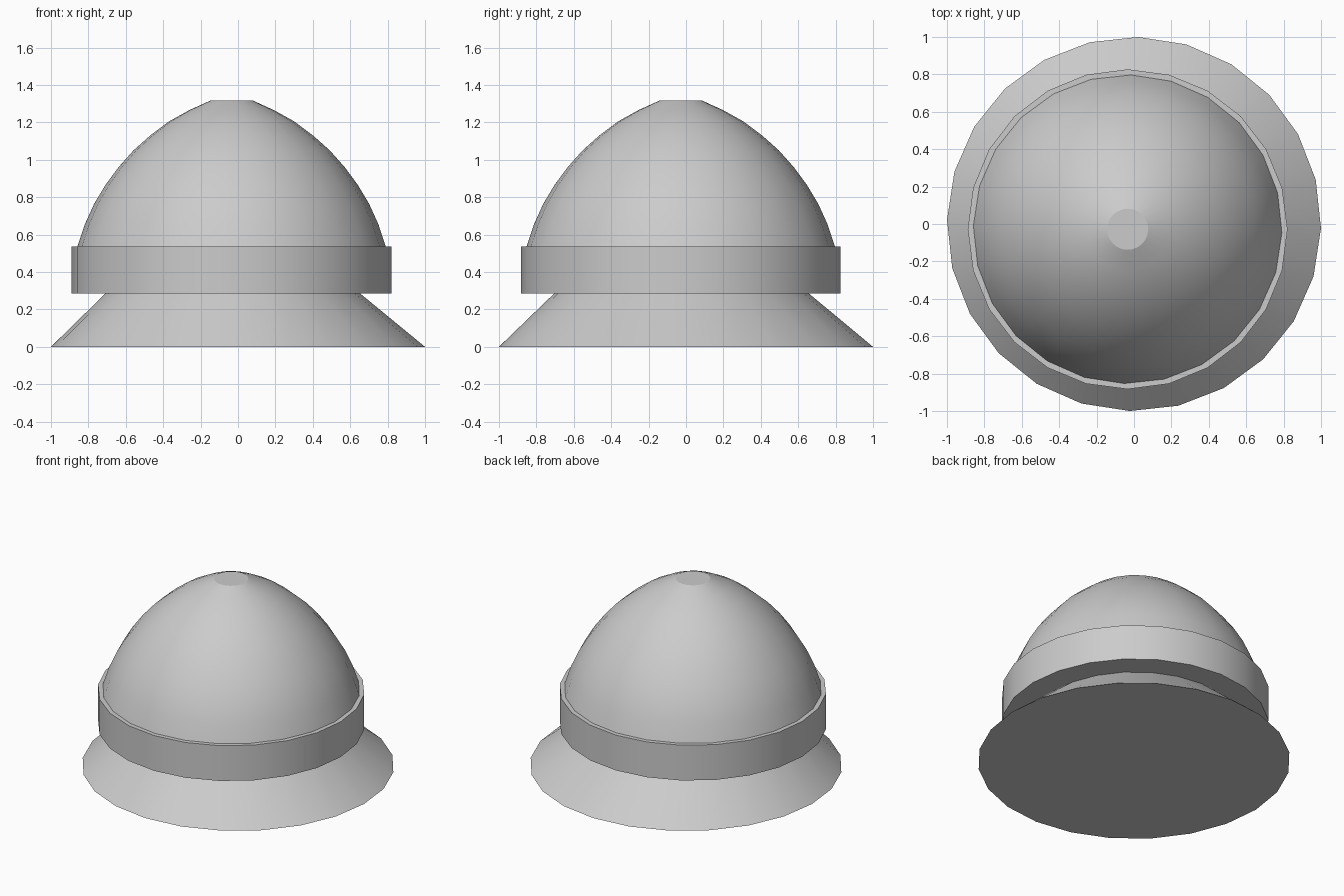
import bpy, bmesh
from math import sin, cos, radians, tau

if "Cube" in bpy.data.objects:
    bpy.data.objects.remove(bpy.data.objects["Cube"])

SIDES = 24


def loft(name, rings, turn=0.0):
    """Closed, smooth-walled solid through circles (radius, z, centre x, centre y)."""
    bm = bmesh.new()
    loops = []
    for r, z, cx, cy in rings:
        angles = [tau * i / SIDES + radians(turn) for i in range(SIDES)]
        loops.append([bm.verts.new((cx + r * cos(a), cy + r * sin(a), z)) for a in angles])
    for low, high in zip(loops, loops[1:]):
        for i in range(SIDES):
            j = (i + 1) % SIDES
            bm.faces.new((low[i], low[j], high[j], high[i])).smooth = True
    # flat end caps
    bm.faces.new(loops[0][::-1])
    bm.faces.new(loops[-1])
    mesh = bpy.data.meshes.new(name)
    bm.to_mesh(mesh)
    bm.free()
    obj = bpy.data.objects.new(name, mesh)
    bpy.context.collection.objects.link(obj)
    return obj


CX, CY = -0.034, -0.028  # the upper parts sit slightly off centre

# flared base, leaning toward the band's centre
loft("flared_base", [(1.0, 0.0, 0.0, 0.0), (0.68, 0.286, -0.028, -0.024)], -1.3)

# straight band around the dome
loft("band", [(0.855, 0.286, CX, CY), (0.855, 0.535, CX, CY)])

# pointed dome with a small flat top
profile = [(0.825, 0.535), (0.785, 0.655), (0.735, 0.765), (0.675, 0.865),
           (0.605, 0.96), (0.525, 1.05), (0.435, 1.13), (0.335, 1.205),
           (0.225, 1.266), (0.11, 1.318)]
loft("dome", [(r, z, CX, CY) for r, z in profile], -1.3)
